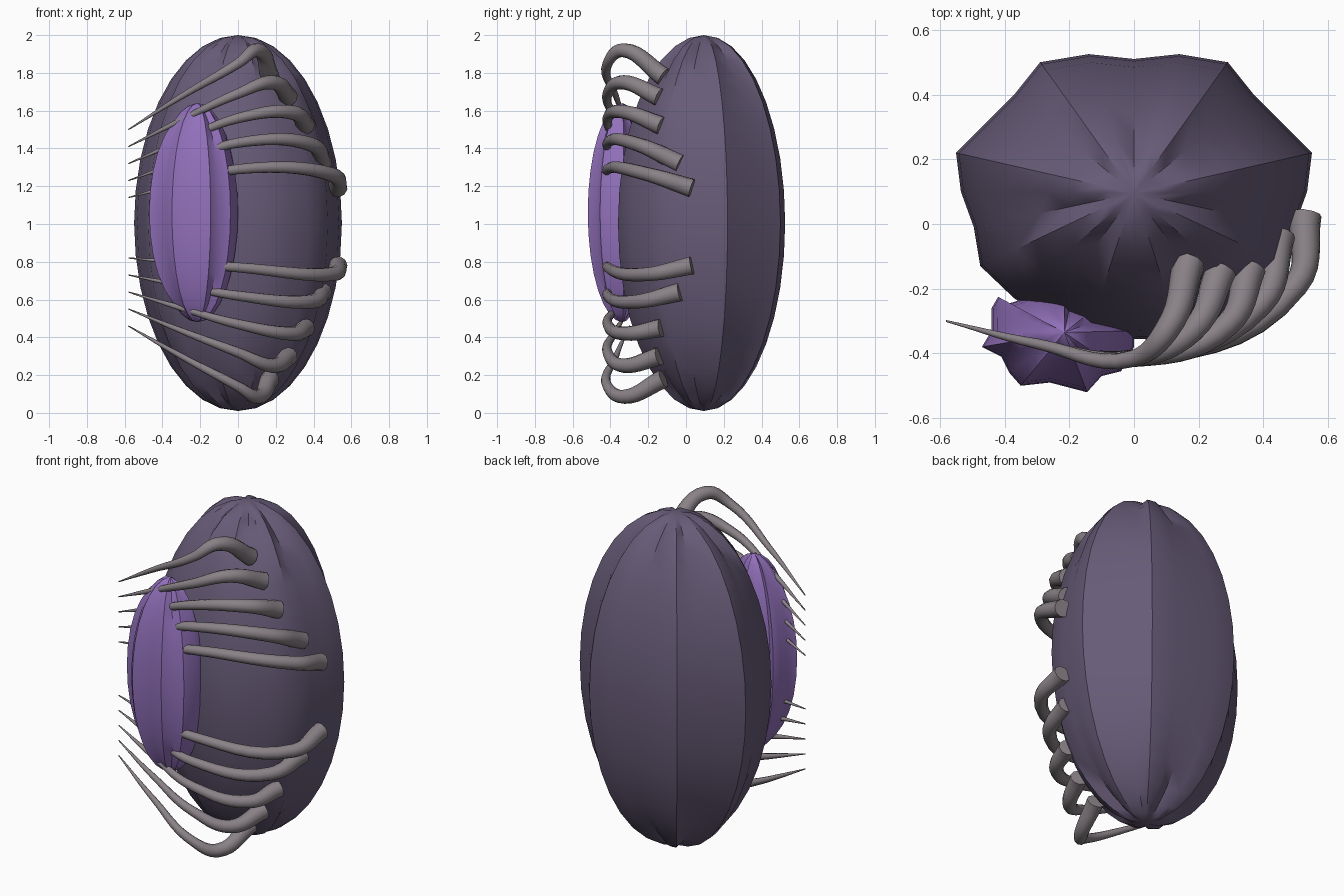
import bpy, bmesh, math
from mathutils import Vector

cube = bpy.data.objects.get("Cube")
if cube:
    bpy.data.objects.remove(cube, do_unlink=True)


def material(name, rgb):
    m = bpy.data.materials.new(name)
    m.use_nodes = True
    m.diffuse_color = (*rgb, 1)
    m.node_tree.nodes["Principled BSDF"].inputs["Base Color"].default_value = (*rgb, 1)
    return m


dark_purple = material("dark purple", (0.135, 0.105, 0.185))
bright_purple = material("bright purple", (0.29, 0.165, 0.50))
warm_grey = material("warm grey", (0.25, 0.22, 0.24))


def smooth(obj, angle):
    bpy.ops.object.select_all(action="DESELECT")
    obj.select_set(True)
    bpy.context.view_layer.objects.active = obj
    bpy.ops.object.shade_smooth_by_angle(angle=math.radians(angle))


def pod(name, outline, pole, bottom, top, rings, mat, is_valley, pinch):
    """Ribbed ellipsoid: the widest outline shrinks towards both poles, valleys fold in there."""
    bm = bmesh.new()
    mid, half = (top + bottom) / 2, (top - bottom) / 2
    centre = Vector(pole)
    loops = []
    for r in range(1, rings):
        t = math.pi * r / rings
        loop = []
        for i, p in enumerate(outline):
            fold = 1 - pinch * abs(math.cos(t)) ** 5 * is_valley(i)
            xy = centre + (Vector(p) - centre) * math.sin(t) * fold
            loop.append(bm.verts.new((xy.x, xy.y, mid - half * math.cos(t))))
        loops.append(loop)
    n = len(outline)
    for a, b in zip(loops, loops[1:]):
        for i in range(n):
            bm.faces.new((a[i], a[(i + 1) % n], b[(i + 1) % n], b[i]))
    for loop, z in ((loops[0], bottom), (loops[-1], top)):
        tip = bm.verts.new((*pole, z))
        for i in range(n):
            bm.faces.new((loop[i], loop[(i + 1) % n], tip))
    bmesh.ops.recalc_face_normals(bm, faces=bm.faces)
    me = bpy.data.meshes.new(name)
    bm.to_mesh(me)
    bm.free()
    me.materials.append(mat)
    obj = bpy.data.objects.new(name, me)
    bpy.context.collection.objects.link(obj)
    smooth(obj, 40)


# Large shell, symmetric outline from back to front
side = [(0, .51), (.14, .525), (.29, .5), (.37, .4), (.55, .22), (.535, .1),
        (.495, -.01), (.475, -.13), (.37, -.23), (.28, -.29), (.15, -.36), (0, -.355)]
shell = side + [(-x, y) for x, y in side[-2:0:-1]]
pod("shell", shell, (0, .095), .01, 2, 18, dark_purple,
    lambda i: min(i, len(shell) - i) % 3 == 0, .35)

# Small inner pod with narrow ribs
core = [(-.42, -.225), (-.385, -.245), (-.32, -.225), (-.26, -.21), (-.215, -.215), (-.195, -.24),
        (-.12, -.26), (-.09, -.29), (0, -.33), (0, -.38), (-.04, -.455), (-.1, -.47),
        (-.145, -.52), (-.26, -.49), (-.35, -.5), (-.385, -.46), (-.41, -.41), (-.47, -.38),
        (-.44, -.33), (-.44, -.26)]
pod("inner_pod", core, (-.215, -.335), .48, 1.64, 16, bright_purple,
    lambda i: i % 2 == 1, .25)


# Curved ribs, tapering from a thick root on the shell to a sharp tip
def rib(name, points):
    cu = bpy.data.curves.new(name, "CURVE")
    cu.dimensions = "3D"
    cu.bevel_depth = 1
    cu.bevel_resolution = 3
    cu.resolution_u = 7
    cu.use_fill_caps = True
    sp = cu.splines.new("BEZIER")
    sp.bezier_points.add(len(points) - 1)
    for bp, (co, radius) in zip(sp.bezier_points, points):
        bp.co = co
        bp.radius = radius
        bp.handle_left_type = bp.handle_right_type = "AUTO"
    cu.materials.append(warm_grey)
    obj = bpy.data.objects.new(name, cu)
    bpy.context.collection.objects.link(obj)
    bpy.ops.object.select_all(action="DESELECT")
    obj.select_set(True)
    bpy.context.view_layer.objects.active = obj
    bpy.ops.object.convert(target="MESH")
    smooth(bpy.context.view_layer.objects.active, 50)


shoulders = [(.1, -.33), (.18, -.33), (.29, -.31), (.39, -.25), (.5, -.19)]
roots = [(.17, -.12), (.27, -.14), (.36, -.13), (.45, -.03), (.53, .03)]
# Heights at bend, shoulder and root
upper = [(1.85, 1.92, 1.78), (1.69, 1.75, 1.67), (1.56, 1.59, 1.52),
         (1.43, 1.42, 1.32), (1.29, 1.26, 1.19)]
lower = [(.14, .085, .18), (.32, .25, .3), (.47, .42, .45),
         (.62, .59, .64), (.77, .735, .78)]
for label, heights, tip, step in (("upper", upper, 1.5, -.09), ("lower", lower, .46, .09)):
    for i, (bend, shoulder, root) in enumerate(heights):
        tip_z = tip + step * i
        rib(f"{label}_rib_{i + 1}", [
            ((-.58, -.3, tip_z), .003),
            ((-.3, -.37, tip_z + (bend - tip_z) * .5), .016),
            ((0, -.415, bend), .027),
            ((*shoulders[i], shoulder), .038),
            ((*roots[i], root), .05)])
